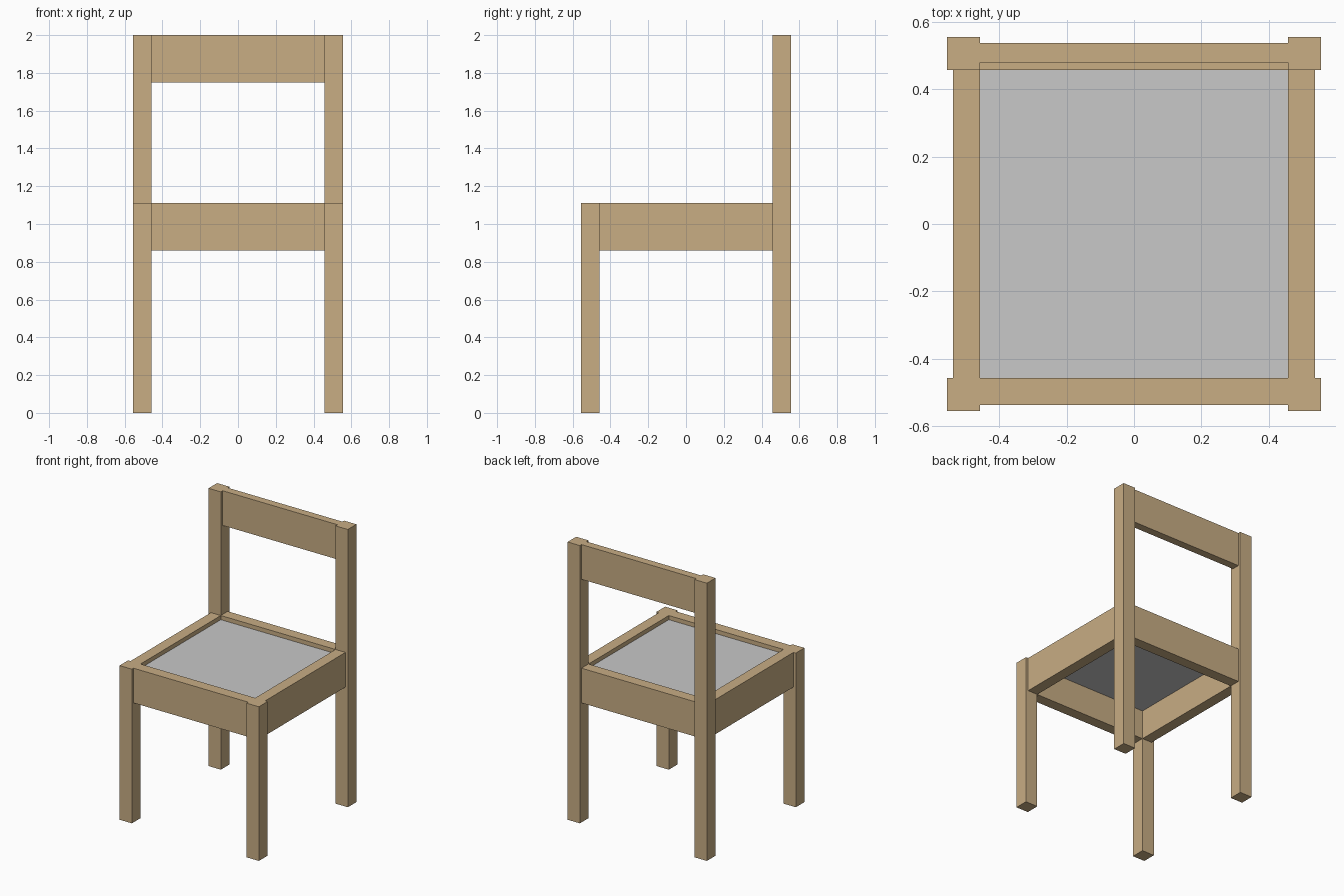
import bpy
import bmesh

if "Cube" in bpy.data.objects:
    bpy.data.objects.remove(bpy.data.objects["Cube"])


def make_material(name, rgb):
    mat = bpy.data.materials.new(name)
    mat.diffuse_color = (*rgb, 1.0)
    mat.use_nodes = True
    mat.node_tree.nodes["Principled BSDF"].inputs["Base Color"].default_value = mat.diffuse_color
    return mat


wood = make_material("light wood", (0.578, 0.418, 0.231))
grey = make_material("grey seat", (0.578, 0.578, 0.578))


def box(name, x, y, z, mat):
    """Box spanning the given (min, max) ranges."""
    bm = bmesh.new()
    bmesh.ops.create_cube(bm, size=1.0)
    for v in bm.verts:
        v.co = [r[0] if c < 0 else r[1] for c, r in zip(v.co, (x, y, z))]
    mesh = bpy.data.meshes.new(name)
    bm.to_mesh(mesh)
    bm.free()
    mesh.materials.append(mat)
    obj = bpy.data.objects.new(name, mesh)
    bpy.context.collection.objects.link(obj)
    return obj


OUT, INN = 0.555, 0.457      # leg outer and inner faces
RAIL = 0.536                 # outer face of the rails
SEAT_LOW, SEAT_TOP, TOP = 0.86, 1.11, 2.0


def span(a, b, side):
    return tuple(sorted((a * side, b * side)))


# Legs and side rails, left and right
for side, label in ((-1, "left"), (1, "right")):
    x = span(INN, OUT, side)
    box(f"front_leg_{label}", x, (-OUT, -INN), (0, SEAT_TOP), wood)
    box(f"back_leg_{label}", x, (INN, OUT), (0, TOP), wood)
    box(f"side_rail_{label}", span(INN, RAIL, side), (-INN, INN),
        (SEAT_LOW, SEAT_TOP), wood)

# Front and back seat rails
for side, label in ((-1, "front"), (1, "back")):
    box(f"{label}_rail", (-INN, INN), span(INN, RAIL, side),
        (SEAT_LOW, SEAT_TOP), wood)

# Backrest board, slightly thinner than the rails
box("backrest", (-INN, INN), (0.479, RAIL), (1.75, TOP), wood)

# Thin recessed seat panel
box("seat", (-INN, INN), (-INN, INN), (1.072, 1.08), grey)
